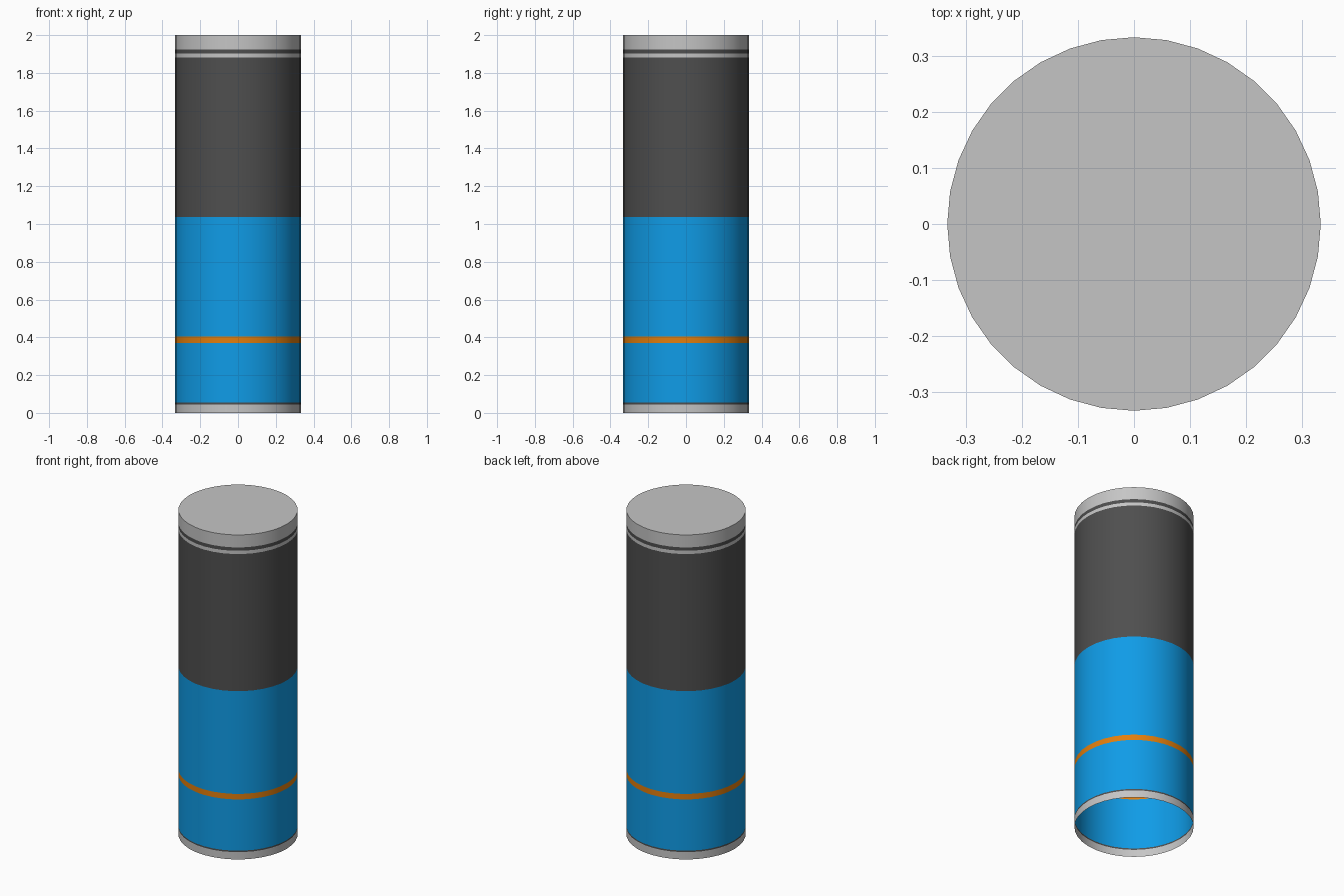
import bpy, bmesh, math

if "Cube" in bpy.data.objects:
    bpy.data.objects.remove(bpy.data.objects["Cube"])

SIDES = 36
RADIUS = 0.333


def material(name, rgb):
    m = bpy.data.materials.new(name)
    m.diffuse_color = (*rgb, 1.0)
    m.use_nodes = True
    m.node_tree.nodes["Principled BSDF"].inputs["Base Color"].default_value = m.diffuse_color
    return m


mats = {
    "grey": material("light grey", (0.56, 0.56, 0.56)),
    "dark": material("dark grey", (0.078, 0.078, 0.078)),
    "blue": material("bright blue", (0.005, 0.34, 0.82)),
    "orange": material("orange", (0.76, 0.21, 0.004)),
}


def tube(name, levels, colours, cap=False):
    """Open tube with one coloured band between each pair of heights."""
    bm = bmesh.new()
    rings = []
    for z in levels:
        rings.append([bm.verts.new((RADIUS * math.cos(2 * math.pi * i / SIDES),
                                    RADIUS * math.sin(2 * math.pi * i / SIDES), z))
                      for i in range(SIDES)])
    used = list(dict.fromkeys(colours))
    for low, high, colour in zip(rings, rings[1:], colours):
        for i in range(SIDES):
            j = (i + 1) % SIDES
            f = bm.faces.new((low[i], low[j], high[j], high[i]))
            f.material_index = used.index(colour)
    if cap:
        bm.faces.new(rings[-1]).material_index = used.index(colours[-1])
    mesh = bpy.data.meshes.new(name)
    bm.to_mesh(mesh)
    bm.free()
    for c in used:
        mesh.materials.append(mats[c])
    ob = bpy.data.objects.new(name, mesh)
    bpy.context.collection.objects.link(ob)
    bpy.ops.object.select_all(action='DESELECT')
    ob.select_set(True)
    bpy.context.view_layer.objects.active = ob
    bpy.ops.object.shade_smooth_by_angle(angle=math.radians(30))
    return ob


# Open metal rim at the bottom
tube("bottom_rim", [0.0, 0.045], ["grey"])

# Blue lower sleeve with a thin dark seam and an orange stripe
tube("lower_sleeve", [0.045, 0.054, 0.37, 0.404, 1.037],
     ["dark", "blue", "orange", "blue"])

# Dark upper sleeve with a light ring near its top
tube("upper_sleeve", [1.037, 1.882, 1.902, 1.923], ["dark", "grey", "dark"])

# Closed metal cap
tube("top_cap", [1.923, 2.0], ["grey"], cap=True)
